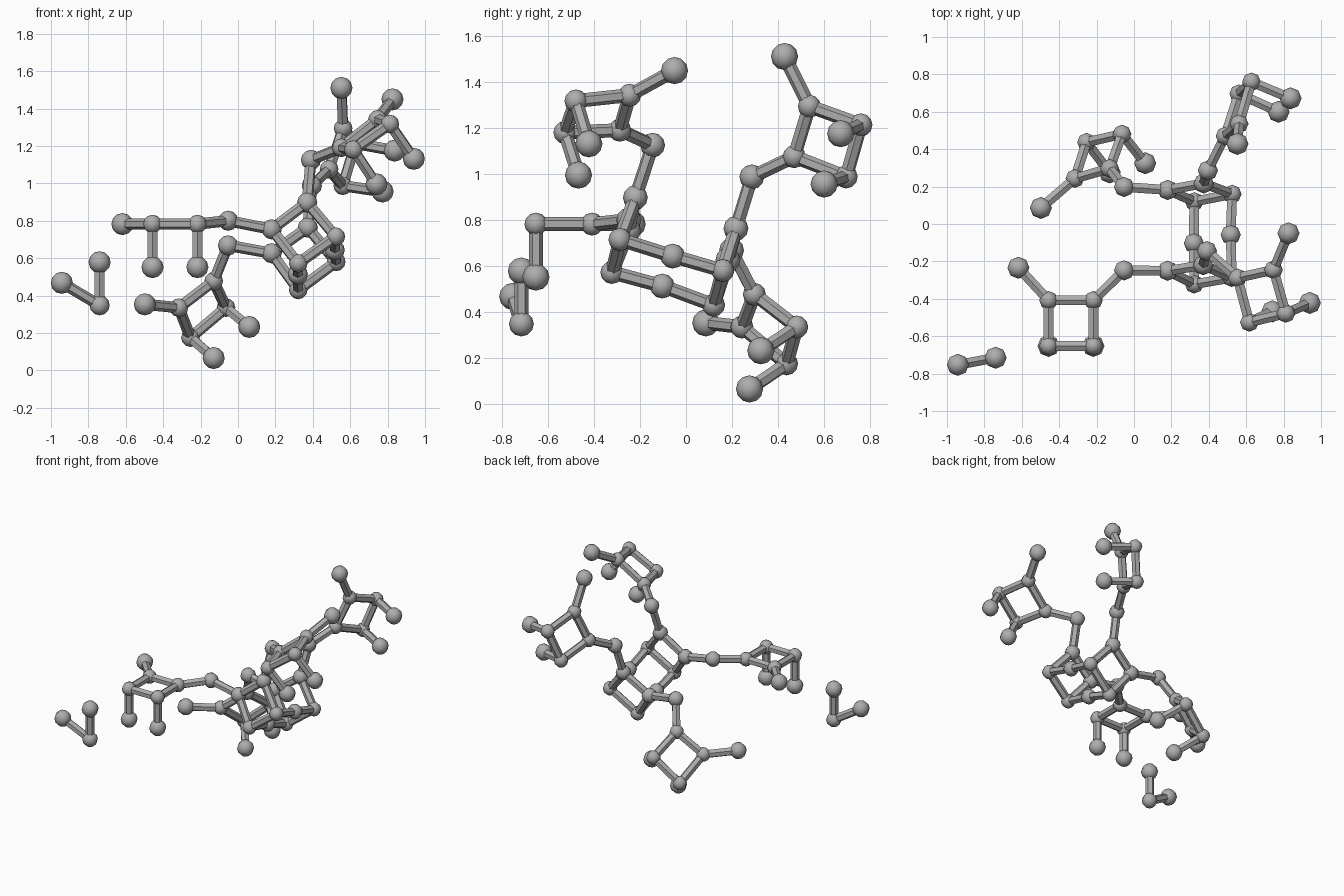
import bpy, bmesh
from mathutils import Vector, Matrix

if "Cube" in bpy.data.objects:
    bpy.data.objects.remove(bpy.data.objects["Cube"])


def material(name, v):
    m = bpy.data.materials.new(name)
    m.diffuse_color = (v, v, v, 1)
    m.use_nodes = True
    m.node_tree.nodes["Principled BSDF"].inputs["Base Color"].default_value = m.diffuse_color
    return m


GREY = material("light_grey", 0.42)
STICK_R = 0.03
BALL_R = {1: 0.059, 2: 0.054, 3: 0.050}   # ends are a little larger than junctions


def add_object(name, bm, smooth):
    me = bpy.data.meshes.new(name)
    bm.to_mesh(me)
    bm.free()
    me.materials.append(GREY)
    for p in me.polygons:
        p.use_smooth = smooth
    bpy.context.collection.objects.link(bpy.data.objects.new(name, me))


def ball_and_stick(name, nodes, bonds, skip=()):
    """Balls at the nodes, six-sided sticks along the bonds."""
    pts = {k: Vector(v) for k, v in nodes.items()}
    degree = {k: sum(k in b for b in bonds) for k in pts}
    balls = bmesh.new()
    for k, p in pts.items():
        if k not in skip:
            bmesh.ops.create_uvsphere(balls, u_segments=8, v_segments=6,
                                      radius=BALL_R[min(degree[k], 3)],
                                      matrix=Matrix.Translation(p))
    add_object(name + "_balls", balls, True)
    sticks = bmesh.new()
    for a, b in bonds:
        d = pts[b] - pts[a]
        rot = d.to_track_quat('Z', 'Y').to_matrix().to_4x4()
        bmesh.ops.create_cone(sticks, cap_ends=True, segments=6,
                              radius1=STICK_R, radius2=STICK_R, depth=d.length,
                              matrix=Matrix.Translation((pts[a] + pts[b]) / 2) @ rot)
    add_object(name + "_sticks", sticks, False)


def loop(names):
    return list(zip(names, names[1:] + names[:1]))


# Central cage: two square rings joined by two bridged links
cage = {
    "fl": (0.18, -0.25, 0.754), "ft": (0.37, -0.22, 0.897),
    "fr": (0.523, -0.287, 0.715), "fb": (0.322, -0.322, 0.572),
    "bl": (0.18, 0.182, 0.626), "bt": (0.373, 0.217, 0.763),
    "br": (0.525, 0.16, 0.58), "bb": (0.322, 0.12, 0.43),
    "link_b": (0.32, -0.103, 0.513), "link_r": (0.517, -0.058, 0.643),
}
ball_and_stick("cage", cage,
               loop(["fl", "ft", "fr", "fb"]) + loop(["bl", "bt", "br", "bb"]) +
               [("fb", "link_b"), ("link_b", "bb"), ("fr", "link_r"), ("link_r", "br")])


def arm(name, root, bridge, ring, tips):
    """Bridge ball from a cage corner to a square ring with three tips."""
    nodes = {"root": cage[root], "bridge": bridge}
    nodes.update({i: p for i, p in enumerate(ring)})
    nodes.update({"tip%d" % i: p for i, p in enumerate(tips)})
    bonds = [("root", "bridge"), ("bridge", 0)] + loop([0, 1, 2, 3])
    bonds += [(i + 1, "tip%d" % i) for i in range(3)]
    ball_and_stick(name, nodes, bonds, skip=("root",))


# Four arms; tips belong to ring corners 1, 2 and 3 in order
arm("front_left_arm", "fl", (-0.053, -0.248, 0.80),
    [(-0.217, -0.408, 0.782), (-0.457, -0.408, 0.782),
     (-0.457, -0.652, 0.782), (-0.217, -0.652, 0.782)],
    [(-0.618, -0.234, 0.782), (-0.457, -0.652, 0.552), (-0.217, -0.652, 0.552)])
arm("front_right_arm", "ft", (0.39, -0.145, 1.125),
    [(0.553, -0.288, 1.19), (0.746, -0.245, 1.342),
     (0.812, -0.478, 1.317), (0.617, -0.526, 1.18)],
    [(0.826, -0.05, 1.449), (0.94, -0.422, 1.131), (0.74, -0.467, 0.995)])
arm("back_right_arm", "bt", (0.395, 0.286, 0.987),
    [(0.487, 0.47, 1.075), (0.562, 0.536, 1.294),
     (0.628, 0.76, 1.213), (0.56, 0.696, 0.987)],
    [(0.553, 0.428, 1.51), (0.837, 0.672, 1.175), (0.773, 0.6, 0.956)])
arm("back_left_arm", "bl", (-0.053, 0.198, 0.668),
    [(-0.13, 0.297, 0.477), (-0.316, 0.243, 0.335),
     (-0.254, 0.437, 0.175), (-0.064, 0.481, 0.335)],
    [(-0.498, 0.086, 0.353), (-0.13, 0.276, 0.066), (0.06, 0.325, 0.232)])

# Detached three-ball piece
ball_and_stick("loose_piece",
               {"a": (-0.942, -0.753, 0.468), "b": (-0.74, -0.715, 0.578),
                "c": (-0.74, -0.715, 0.348)},
               [("c", "a"), ("c", "b")])
